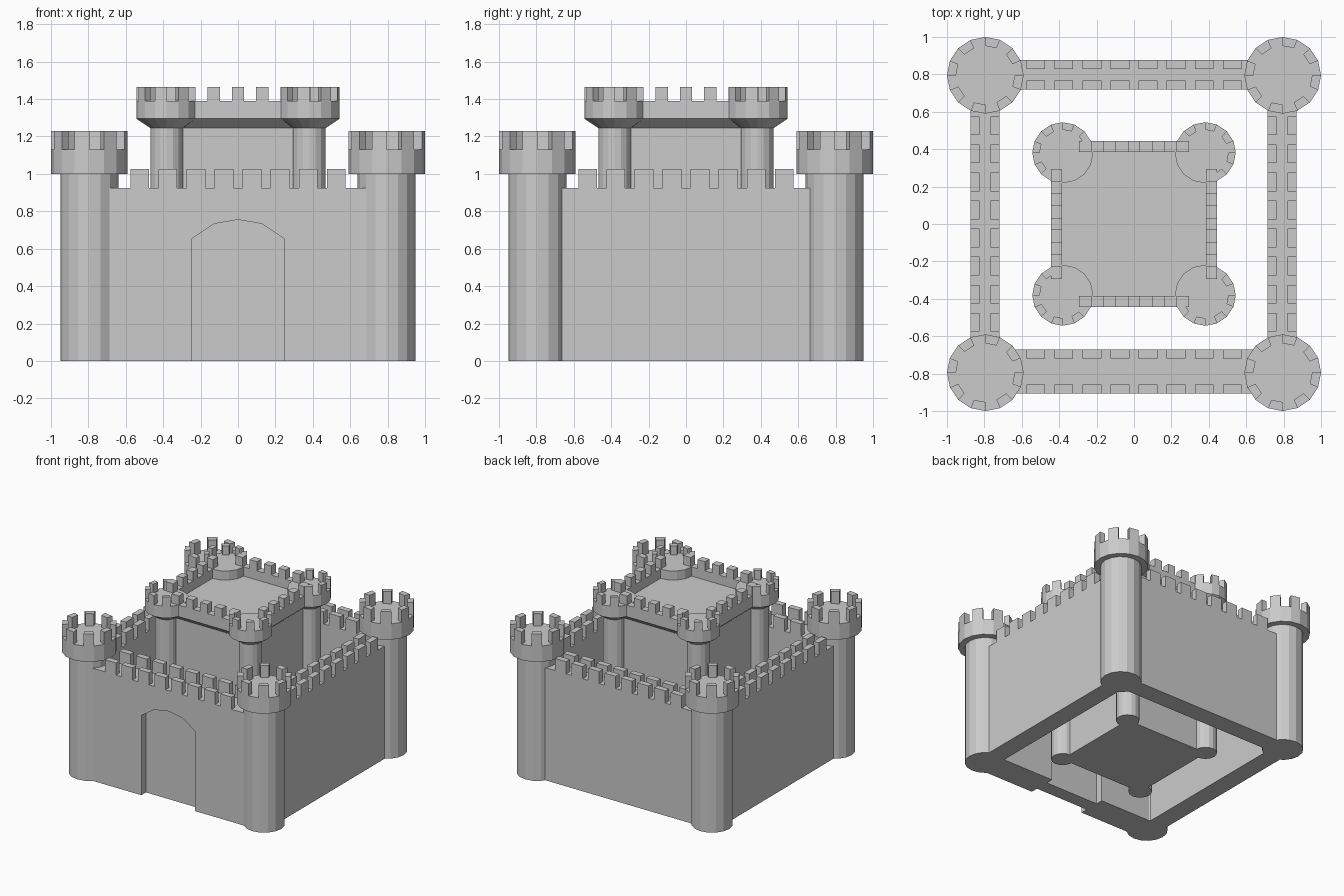
import bpy, bmesh, math

if "Cube" in bpy.data.objects:
    bpy.data.objects.remove(bpy.data.objects["Cube"])


def finish(name, bm):
    bmesh.ops.recalc_face_normals(bm, faces=bm.faces)
    me = bpy.data.meshes.new(name)
    bm.to_mesh(me)
    bm.free()
    ob = bpy.data.objects.new(name, me)
    bpy.context.collection.objects.link(ob)
    return ob


def add_loft(bm, rings):
    """Skin a stack of closed rings and cap both ends."""
    rows = [[bm.verts.new(p) for p in r] for r in rings]
    n = len(rows[0])
    for a, b in zip(rows, rows[1:]):
        for i in range(n):
            j = (i + 1) % n
            bm.faces.new((a[i], a[j], b[j], b[i]))
    bm.faces.new(rows[0][::-1])
    bm.faces.new(rows[-1])


def add_box(bm, x0, x1, y0, y1, z0, z1):
    add_loft(bm, [[(x0, y0, z), (x1, y0, z), (x1, y1, z), (x0, y1, z)] for z in (z0, z1)])


def polar(c, r, a, z):
    return (c[0] + r * math.cos(a), c[1] + r * math.sin(a), z)


def turned(name, profile, c=(0, 0), sides=16, phase=0.0):
    bm = bmesh.new()
    add_loft(bm, [[polar(c, r, phase + math.tau * i / sides, z) for i in range(sides)]
                  for r, z in profile])
    return finish(name, bm)


def round_merlons(name, c, r, depth, z0, z1, open_inside=False):
    """Merlons on every other side of a 16-sided tower head."""
    bm = bmesh.new()
    inward = math.atan2(-c[1], -c[0])
    for i in range(1, 16, 2):
        a, b = math.tau * i / 16, math.tau * (i + 1) / 16
        if open_inside and math.cos((a + b) / 2 - inward) > 0.5:
            continue
        add_loft(bm, [[polar(c, r, a, z), polar(c, r, b, z),
                       polar(c, r - depth, b, z), polar(c, r - depth, a, z)]
                      for z in (z0, z1)])
    finish(name, bm)


CORNERS = [(sx, sy) for sx in (-1, 1) for sy in (-1, 1)]

# Outer corner towers
T = 0.795
for k, (sx, sy) in enumerate(CORNERS):
    c = (sx * T, sy * T)
    turned(f"outer_tower_{k}", [(0.155, 0), (0.155, 1.0), (0.205, 1.0), (0.205, 1.13)], c)
    round_merlons(f"outer_tower_merlons_{k}", c, 0.205, 0.048, 1.13, 1.23)


# Curtain walls, each with two rows of merlons
def wall(name, lo, hi, along_x):
    def put(bm, a0, a1, b0, b1, z0, z1):
        add_box(bm, *((a0, a1, b0, b1) if along_x else (b0, b1, a0, a1)), z0, z1)
    bm = bmesh.new()
    put(bm, -0.76, 0.76, lo, hi, 0, 0.925)
    body = finish(name, bm)
    bm = bmesh.new()
    for i in range(8):
        m = -0.525 + 0.15 * i
        put(bm, m - 0.05, m + 0.05, lo, lo + 0.048, 0.925, 1.025)
        put(bm, m - 0.05, m + 0.05, hi - 0.048, hi, 0.925, 1.025)
    finish(name + "_merlons", bm)
    return body


front = wall("front_wall", -0.905, -0.67, True)
wall("back_wall", 0.72, 0.877, True)
wall("left_wall", -0.875, -0.72, False)
wall("right_wall", 0.715, 0.87, False)

# Arched gate recess on both faces of the front wall
arch = [(-0.245, -0.1), (0.245, -0.1), (0.245, 0.655), (0.128, 0.733),
        (0, 0.755), (-0.128, 0.733), (-0.245, 0.655)]
bm = bmesh.new()
for y0, y1 in ((-1.0, -0.845), (-0.73, -0.6)):
    add_loft(bm, [[(x, y, z) for x, z in arch] for y in (y0, y1)])
cutter = finish("gate_cutter", bm)
cutter.hide_render = True
mod = front.modifiers.new("gate", 'BOOLEAN')
mod.operation = 'DIFFERENCE'
mod.solver = 'EXACT'
mod.object = cutter
bpy.context.view_layer.objects.active = front
bpy.ops.object.modifier_apply(modifier=mod.name)
bpy.data.objects.remove(cutter)

# Keep: square body flaring out to a parapet around a sunken roof
S = math.sqrt(2)
turned("keep", [(r * S, z) for r, z in ((0.385, 0), (0.385, 1.245), (0.443, 1.295),
       (0.443, 1.39), (0.385, 1.39), (0.385, 1.315))], sides=4, phase=math.pi / 4)

# Keep parapet merlons
bm = bmesh.new()
for i in range(-2, 3):
    m = 0.13 * i
    for s in (-1, 1):
        lo, hi = sorted((s * 0.385, s * 0.443))
        add_box(bm, m - 0.033, m + 0.033, lo, hi, 1.39, 1.465)
        add_box(bm, lo, hi, m - 0.033, m + 0.033, 1.39, 1.465)
finish("keep_merlons", bm)

# Keep corner turrets
K = 0.381
for k, (sx, sy) in enumerate(CORNERS):
    c = (sx * K, sy * K)
    turned(f"keep_turret_{k}", [(0.088, 0), (0.088, 1.245), (0.163, 1.295), (0.163, 1.39)], c)
    round_merlons(f"keep_turret_merlons_{k}", c, 0.163, 0.04, 1.39, 1.465, True)
